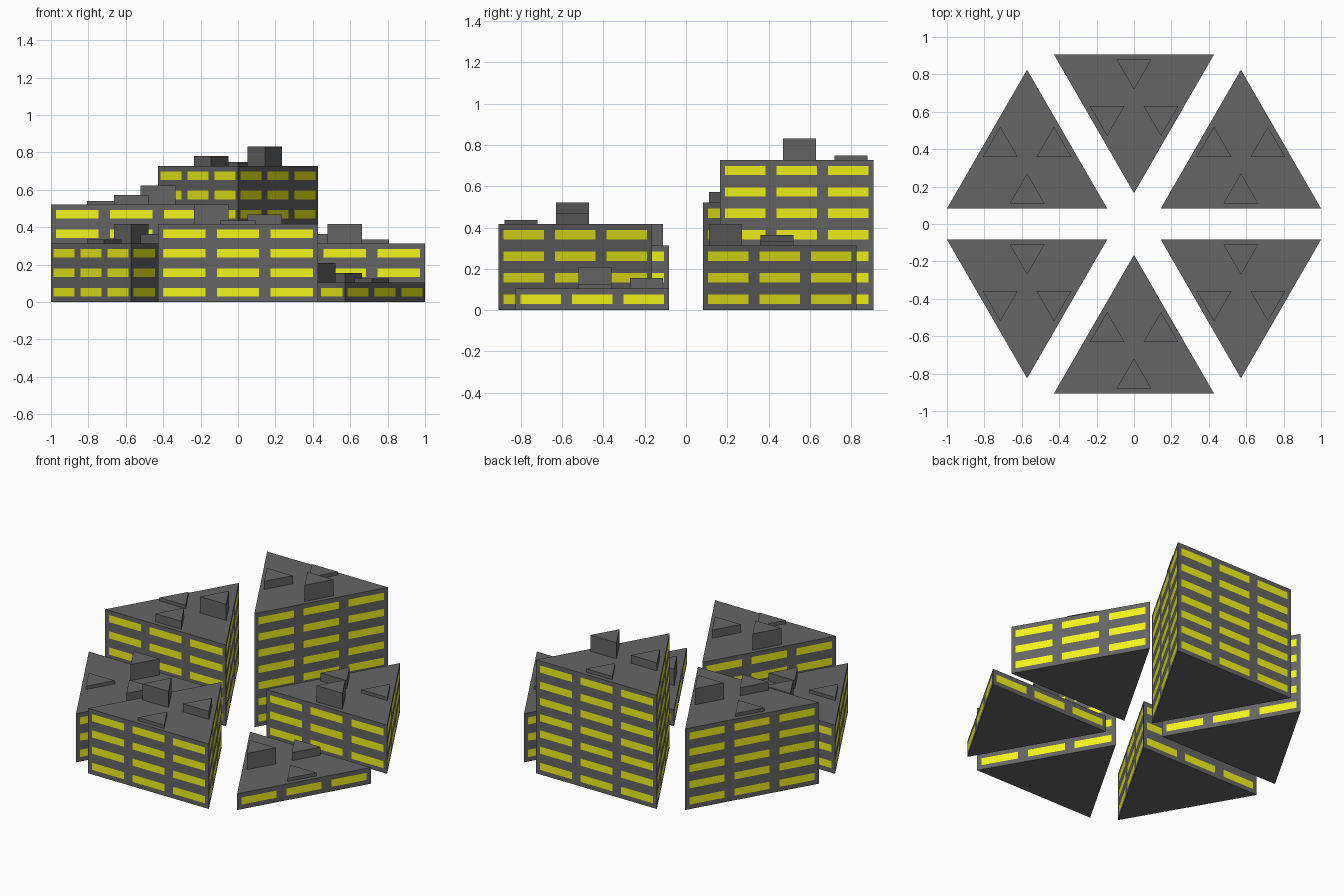
import bpy, bmesh
from math import cos, sin, radians
from mathutils import Vector

if "Cube" in bpy.data.objects:
    bpy.data.objects.remove(bpy.data.objects["Cube"])

RING, RADIUS, ROOF_RADIUS, ROOF_OFFSET = 0.66, 0.495, 0.107, 0.166
FLOOR = 0.104
COLS = [0, 0.031, 0.296, 0.3675, 0.6325, 0.704, 0.969]   # wall divisions along one side
SILL, LINTEL = 0.28, 0.72                                # window band within a floor


def material(name, color):
    m = bpy.data.materials.new(name)
    m.diffuse_color = (*color, 1)
    m.use_nodes = True
    m.node_tree.nodes["Principled BSDF"].inputs["Base Color"].default_value = m.diffuse_color
    return m


concrete = material("dark_concrete", (0.13, 0.13, 0.13))
glow = material("lit_window", (0.9, 0.9, 0.01))


def polar(r, deg):
    return Vector((r * cos(radians(deg)), r * sin(radians(deg)), 0))


def prism(name, centre, radius, angle, levels, cols):
    """Triangular prism with gridded walls; odd cells are windows."""
    corners = [centre + polar(radius, angle + 60 + 120 * i) for i in range(3)]
    outline = [corners[i].lerp(corners[(i + 1) % 3], t) for i in range(3) for t in cols]
    bm = bmesh.new()
    rings = [[bm.verts.new((p.x, p.y, z)) for p in outline] for z in levels]
    n = len(outline)
    for r in range(len(levels) - 1):
        for i in range(n):
            j = (i + 1) % n
            f = bm.faces.new((rings[r][i], rings[r][j], rings[r + 1][j], rings[r + 1][i]))
            f.material_index = int(r % 2 == 1 and (i % len(cols)) % 2 == 1)
    bm.faces.new(rings[0][::-1])
    bm.faces.new(rings[-1])
    mesh = bpy.data.meshes.new(name)
    bm.to_mesh(mesh)
    bm.free()
    mesh.materials.append(concrete)
    if len(cols) > 1:
        mesh.materials.append(glow)
    obj = bpy.data.objects.new(name, mesh)
    bpy.context.collection.objects.link(obj)


# Six towers in a ring, each pointing at the centre, with different floor counts
for k, floors in enumerate([3, 7, 5, 3, 4, 1]):
    angle = 30 + 60 * k
    centre = polar(RING, angle)
    top = floors * FLOOR
    levels = [0] + [(f + t) * FLOOR for f in range(floors) for t in (SILL, LINTEL)] + [top]
    prism(f"tower_{k + 1}", centre, RADIUS, angle, levels, COLS)
    # Three roof blocks: low on the outside, then medium and tall
    for turn, height, label in ((0, 0.021, "low"), (120, 0.052, "medium"), (240, 0.104, "tall")):
        spot = centre + polar(ROOF_OFFSET, angle + turn)
        prism(f"roof_block_{label}_{k + 1}", spot, ROOF_RADIUS, angle, [top, top + height], [0])
